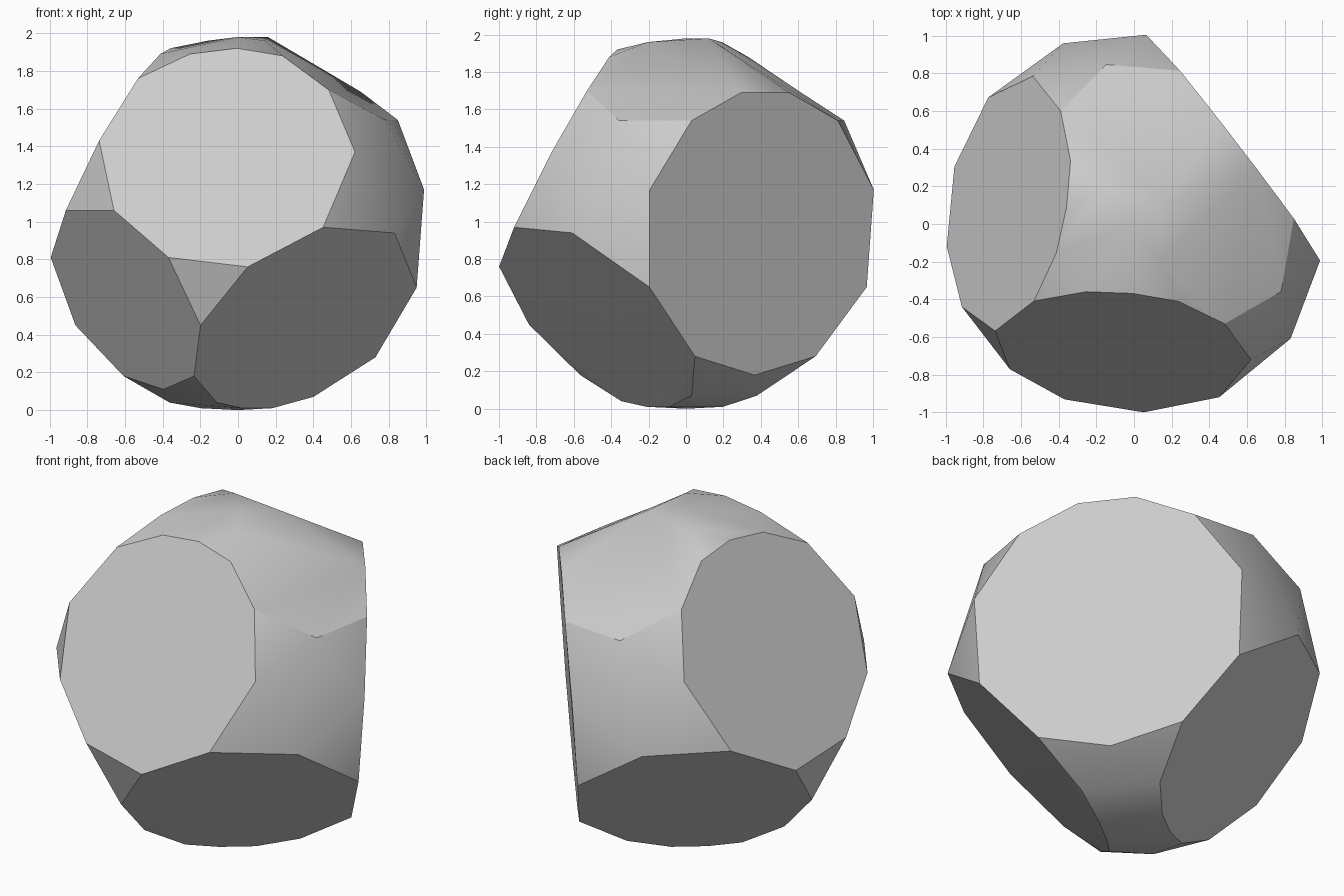
import bpy, bmesh, math
from mathutils import Matrix

cube = bpy.data.objects.get("Cube")
if cube:
    bpy.data.objects.remove(cube, do_unlink=True)

# One plain grey
grey = bpy.data.materials.new("plain_grey")
grey.use_nodes = True
colour = (0.6, 0.6, 0.6, 1.0)
grey.diffuse_color = colour
grey.node_tree.nodes["Principled BSDF"].inputs["Base Color"].default_value = colour

# Half of a faceted ball with flat cuts, around its own centre; mirrored in y
CENTRE_LINE = [  # corners on the mirror plane (x, z)
    (0.60, -0.82), (0.0, -1.0), (-0.50, -0.89), (-0.93, 0.43),
    (-0.67, 0.76), (0.0, 0.98), (0.20, 0.98),
]
LARGE_CUT = [  # rim of the large upright cut
    (0.695, 0.163, 0.69), (0.69, 0.494, 0.54), (0.664, 0.756, 0.17),
    (0.632, 0.733, -0.35), (0.607, 0.407, -0.72),
]
UPPER_CUT = [  # rim of the cut on the upper side
    (-0.42, 0.13, 0.89), (-0.23, 0.288, 0.92), (-0.063, 0.47, 0.88),
    (0.058, 0.713, 0.70), (0.053, 0.949, 0.37), (-0.203, 1.004, -0.03),
    (-0.569, 0.823, -0.24), (-0.86, 0.512, -0.19), (-0.992, 0.209, 0.06),
]
LOWER_CUTS = [  # remaining corners of the two lower cuts
    (0.287, 0.989, -0.06), (0.335, 0.22, -0.93), (0.09, 0.18, -0.99),
    (-0.11, 0.18, -0.99), (-0.30, 0.205, -0.96), (-0.53, 0.306, -0.82),
    (-0.67, 0.544, -0.55),
]
SHOULDER = [(0.40, 0.76, 0.54), (-0.01, 0.25, 0.96)]

bm = bmesh.new()
for x, z in CENTRE_LINE:
    bm.verts.new((x, 0, z))
for x, y, z in LARGE_CUT + UPPER_CUT + LOWER_CUTS + SHOULDER:
    for side in (1, -1):
        bm.verts.new((x, y * side, z))

# Skin the corners and merge the flat cuts into single faces
hull = bmesh.ops.convex_hull(bm, input=bm.verts[:])
loose = [v for v in bm.verts if not v.link_faces]
bmesh.ops.delete(bm, geom=loose, context="VERTS")
bmesh.ops.dissolve_limit(bm, angle_limit=math.radians(5),
                         verts=bm.verts[:], edges=bm.edges[:])
bmesh.ops.recalc_face_normals(bm, faces=bm.faces[:])

# Turn the mirror plane into place and rest the ball on the ground
turn = Matrix.Translation((0, 0, 1)) @ Matrix.Rotation(math.radians(37.6), 4, "Z")
bmesh.ops.transform(bm, matrix=turn, verts=bm.verts[:])

mesh = bpy.data.meshes.new("faceted_ball")
bm.to_mesh(mesh)
bm.free()
mesh.materials.append(grey)
ball = bpy.data.objects.new("faceted_ball", mesh)
bpy.context.collection.objects.link(ball)

# Smooth the rounded areas, keep the rims of the cuts sharp
bpy.ops.object.select_all(action="DESELECT")
ball.select_set(True)
bpy.context.view_layer.objects.active = ball
bpy.ops.object.shade_smooth_by_angle(angle=math.radians(30))
